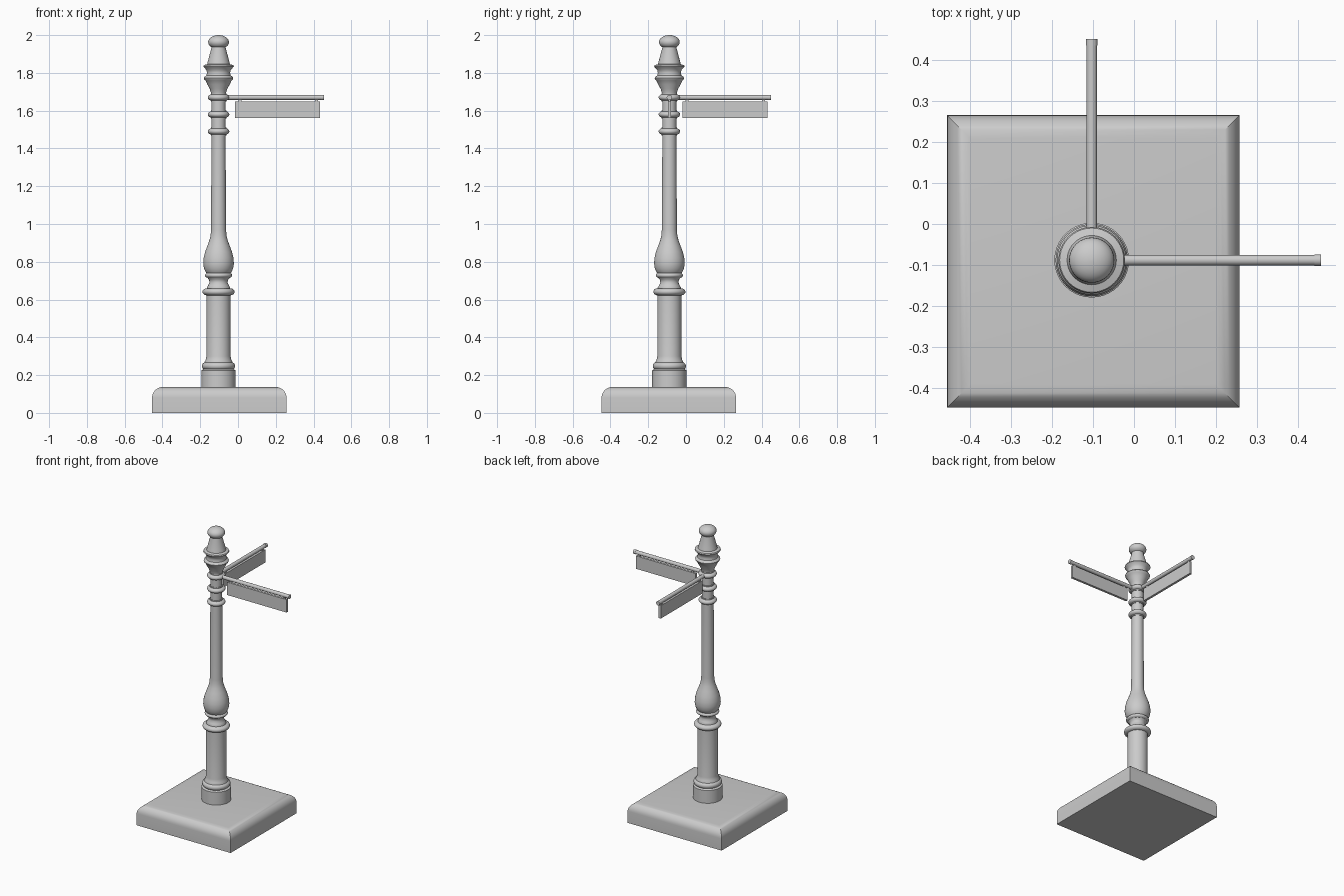
import bpy, bmesh, math
from mathutils import Matrix, Vector

if "Cube" in bpy.data.objects:
    bpy.data.objects.remove(bpy.data.objects["Cube"])

PX, PY = -0.103, -0.088   # pole axis


def finish(name, bm, angle=35):
    bmesh.ops.recalc_face_normals(bm, faces=bm.faces)
    me = bpy.data.meshes.new(name)
    bm.to_mesh(me)
    bm.free()
    ob = bpy.data.objects.new(name, me)
    bpy.context.collection.objects.link(ob)
    bpy.ops.object.select_all(action='DESELECT')
    ob.select_set(True)
    bpy.context.view_layer.objects.active = ob
    bpy.ops.object.shade_smooth_by_angle(angle=math.radians(angle))
    return ob


def stack(bm, loops):
    # skin a stack of equal-length vertex rings and cap both ends
    rings = [[bm.verts.new(p) for p in loop] for loop in loops]
    n = len(rings[0])
    for a, b in zip(rings, rings[1:]):
        for i in range(n):
            j = (i + 1) % n
            bm.faces.new((a[i], a[j], b[j], b[i]))
    bm.faces.new(rings[0])
    bm.faces.new(rings[-1])


def lathe(name, profile, seg=40):
    bm = bmesh.new()
    stack(bm, [[(PX + r * math.cos(2 * math.pi * i / seg),
                 PY + r * math.sin(2 * math.pi * i / seg), z)
                for i in range(seg)] for r, z in profile])
    return finish(name, bm)


def bead(name, z, r, h, inner):
    # rounded collar: half ellipse from inner radius out to r
    return lathe(name, [(inner + (r - inner) * math.cos(t), z + h * math.sin(t))
                        for t in [math.pi * (k / 12 - 0.5) for k in range(13)]])


# square plinth with rounded upper edges and mitred corners
half, top, rad = 0.356, 0.137, 0.057
prof = [(half, 0)] + [(half - rad + rad * math.cos(k * math.pi / 16),
                       top - rad + rad * math.sin(k * math.pi / 16)) for k in range(9)]
bm = bmesh.new()
stack(bm, [[(-0.099 + sx * h, -0.091 + sy * h, z)
            for sx, sy in ((-1, -1), (1, -1), (1, 1), (-1, 1))] for h, z in prof])
finish("plinth", bm)

# lower post
lathe("foot_drum", [(0.091, 0.13), (0.091, 0.225), (0.08, 0.232)])
bead("foot_collar", 0.248, 0.088, 0.02, 0.068)
lathe("lower_shaft", [(0.075, 0.225), (0.075, 0.268), (0.068, 0.28), (0.064, 0.30), (0.064, 0.63)])
bead("middle_collar", 0.641, 0.085, 0.019, 0.06)

# vase and slender upper shaft
lathe("vase_and_shaft", [
    (0.06, 0.63), (0.062, 0.662), (0.055, 0.675), (0.048, 0.69), (0.05, 0.705),
    (0.06, 0.716), (0.06, 0.735), (0.068, 0.745), (0.077, 0.765), (0.081, 0.79),
    (0.079, 0.82), (0.071, 0.853), (0.059, 0.885), (0.048, 0.915), (0.042, 0.94),
    (0.040, 0.97), (0.037, 1.48), (0.037, 1.70)])
bead("vase_collar", 0.728, 0.072, 0.013, 0.055)
for i, z in enumerate((1.49, 1.58, 1.67)):
    bead(f"sign_collar_{i + 1}", z, 0.057, 0.017, 0.034)
    lathe(f"collar_sleeve_{i + 1}", [(0.041, z - 0.022), (0.041, z + 0.022)])

# finial
lathe("finial", [
    (0.038, 1.68), (0.04, 1.695), (0.046, 1.715), (0.06, 1.74), (0.069, 1.76),
    (0.076, 1.766), (0.078, 1.773), (0.074, 1.780), (0.064, 1.786), (0.061, 1.80),
    (0.064, 1.815), (0.075, 1.827), (0.081, 1.834), (0.078, 1.841), (0.06, 1.846),
    (0.057, 1.86), (0.037, 1.935), (0.036, 1.95)])
lathe("finial_ball", [(max(0.001, 0.055 * math.sin(t)), 1.963 - 0.037 * math.cos(t))
                      for t in [math.pi * k / 16 for k in range(17)]])


def box(bm, lo, hi, rot):
    c = [(a + b) / 2 for a, b in zip(lo, hi)]
    s = [b - a for a, b in zip(lo, hi)]
    bmesh.ops.create_cube(bm, size=1, matrix=rot @ Matrix.Translation(c) @ Matrix.Diagonal(Vector(s + [1])))


def rod(bm, x0, x1, z, r, rot):
    bmesh.ops.create_cone(bm, cap_ends=True, segments=20, radius1=r, radius2=r, depth=x1 - x0,
                          matrix=rot @ Matrix.Translation(((x0 + x1) / 2, 0, z)) @ Matrix.Rotation(math.pi / 2, 4, 'Y'))


# two sign arms, built along local +x from the pole axis
for side, ang, reach in (("right", 0, 0.455 - PX), ("back", math.pi / 2, 0.451 - PY)):
    rot = Matrix.Translation((PX, PY, 0)) @ Matrix.Rotation(ang, 4, 'Z')
    bm = bmesh.new()
    rod(bm, 0.02, reach, 1.67, 0.0128, rot)
    rod(bm, reach - 0.016, reach, 1.67, 0.0142, rot)
    finish(f"{side}_arm", bm)
    bm = bmesh.new()
    for x in (reach - 0.445, reach - 0.04):
        box(bm, (x - 0.008, -0.005, 1.64), (x + 0.008, 0.005, 1.665), rot)
    finish(f"{side}_sign_hangers", bm)
    bm = bmesh.new()
    box(bm, (reach - 0.47, -0.008, 1.56), (reach - 0.02, 0.008, 1.648), rot)
    finish(f"{side}_sign_board", bm)
